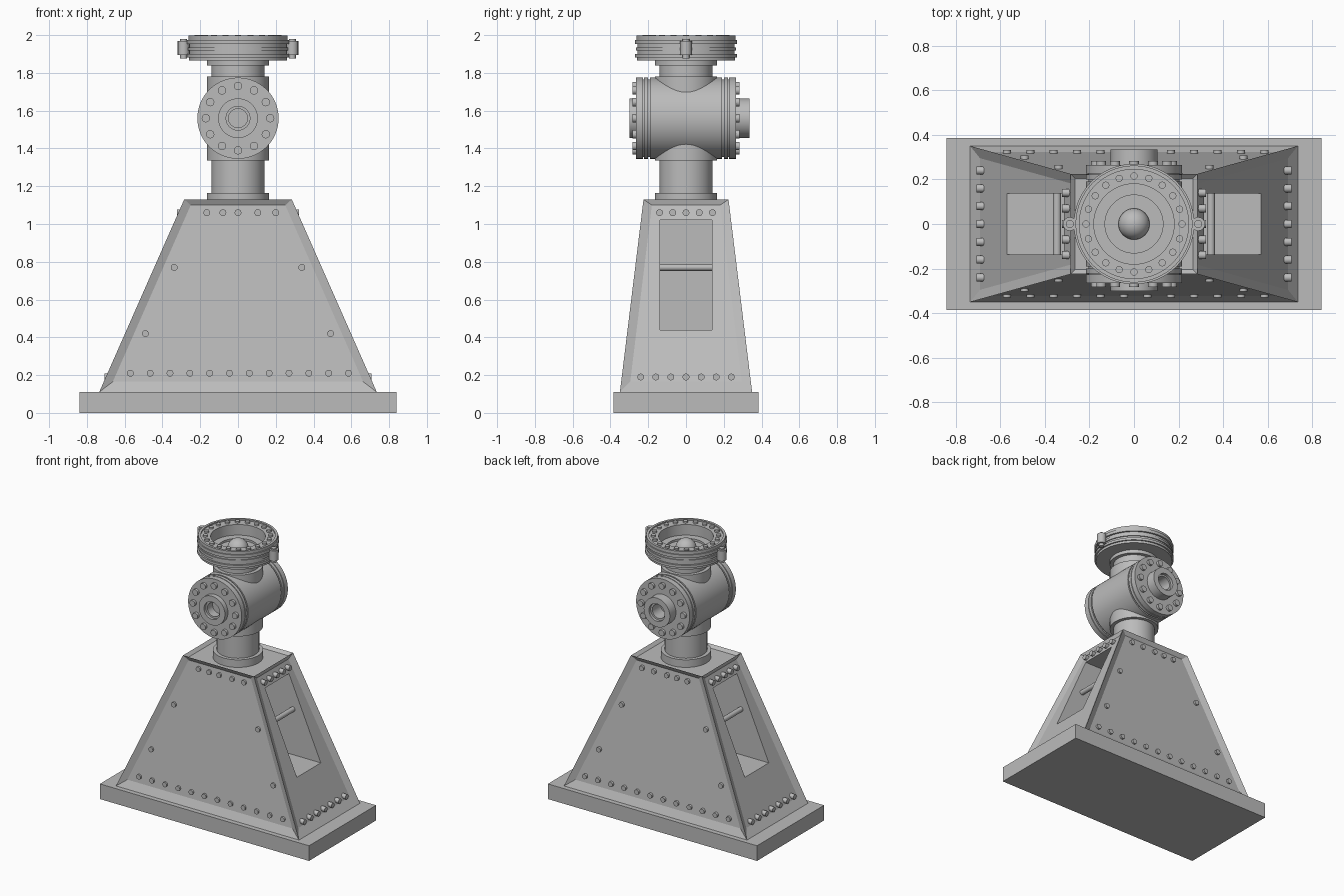
import bpy, bmesh, math
from mathutils import Matrix, Vector

cube = bpy.data.objects.get("Cube")
if cube:
    bpy.data.objects.remove(cube, do_unlink=True)

metal = bpy.data.materials.new("grey metal")
metal.use_nodes = True
GREY = (0.5, 0.5, 0.5, 1)
metal.diffuse_color = GREY
metal.node_tree.nodes["Principled BSDF"].inputs["Base Color"].default_value = GREY


def finish(name, bm, smooth=True):
    bmesh.ops.recalc_face_normals(bm, faces=bm.faces)
    mesh = bpy.data.meshes.new(name)
    bm.to_mesh(mesh)
    bm.free()
    mesh.materials.append(metal)
    ob = bpy.data.objects.new(name, mesh)
    bpy.context.collection.objects.link(ob)
    bpy.ops.object.select_all(action='DESELECT')
    ob.select_set(True)
    bpy.context.view_layer.objects.active = ob
    if smooth:
        bpy.ops.object.shade_smooth_by_angle(angle=math.radians(35))
    return ob


def box(name, lo, hi):
    bm = bmesh.new()
    bmesh.ops.create_cube(bm, size=1)
    lo, hi = Vector(lo), Vector(hi)
    for v in bm.verts:
        v.co = (lo + hi) / 2 + v.co * (hi - lo)
    return finish(name, bm, False)


def lathe(name, profile, matrix=Matrix(), steps=64):
    """Spin an (radius, height) profile around local z."""
    bm = bmesh.new()
    verts = [bm.verts.new((r, 0, h)) for r, h in profile]
    edges = [bm.edges.new(pair) for pair in zip(verts, verts[1:])]
    bmesh.ops.spin(bm, geom=verts + edges, cent=(0, 0, 0), axis=(0, 0, 1),
                   angle=math.tau, steps=steps, use_duplicate=False)
    bmesh.ops.remove_doubles(bm, verts=bm.verts, dist=1e-5)
    bm.transform(matrix)
    return finish(name, bm)


def bolts(name, points, direction, radius, length):
    """Round bolt heads starting at each point and pointing along direction."""
    bm = bmesh.new()
    direction = Vector(direction)
    turn = direction.to_track_quat('Z', 'Y').to_matrix().to_4x4()
    for p in points:
        place = Matrix.Translation(Vector(p) + direction * length / 2) @ turn
        bmesh.ops.create_cone(bm, cap_ends=True, segments=16, radius1=radius,
                              radius2=radius, depth=length, matrix=place)
    return finish(name, bm)


def ring(count, radius):
    for i in range(count):
        a = math.tau * i / count
        yield radius * math.cos(a), radius * math.sin(a)


# Pedestal size at any height
Z0, Z1 = 0.11, 1.13
FRAME, RECESS = 0.048, 0.02


def half_size(z):
    t = (z - Z0) / (Z1 - Z0)
    return 0.735 - 0.45 * t, 0.35 - 0.125 * t


# Base slab
box("base_slab", (-0.84, -0.385, 0), (0.84, 0.385, Z0))

# Tapered pedestal with sunken panels
bm = bmesh.new()
bmesh.ops.create_cube(bm, size=2)
for v in bm.verts:
    z = Z1 if v.co.z > 0 else Z0
    hx, hy = half_size(z)
    v.co = (v.co.x * hx, v.co.y * hy, z)
bm.normal_update()
panels = [f for f in bm.faces if f.normal.z > -0.9]
kinds = [max(range(3), key=lambda i: abs(f.normal[i])) for f in panels]
bmesh.ops.inset_individual(bm, faces=panels, thickness=0.03, depth=0)
for face, kind in zip(panels, kinds):
    mid = face.calc_center_median().z
    for v in face.verts:
        if kind == 2:
            v.co.z -= RECESS
            continue
        z = 1.10 if v.co.z > mid else 0.165
        hx, hy = half_size(z)
        hx -= RECESS if kind == 0 else FRAME
        hy -= RECESS if kind == 1 else FRAME
        v.co = (math.copysign(hx, v.co.x), math.copysign(hy, v.co.y), z)
pedestal = finish("pedestal", bm, False)

# Deep windows in both ends, each with a cross bar
for side, s in (("left", 1), ("right", -1)):
    xs = sorted((s * 0.1, s * 0.9))
    cutter = box("window_cutter", (xs[0], -0.137, 0.44), (xs[1], 0.137, 1.02))
    cutter.hide_render = True
    mod = pedestal.modifiers.new("window", 'BOOLEAN')
    mod.operation, mod.solver, mod.object = 'DIFFERENCE', 'EXACT', cutter
    bpy.context.view_layer.objects.active = pedestal
    bpy.ops.object.modifier_apply(modifier=mod.name)
    bpy.data.objects.remove(cutter, do_unlink=True)
    bolts(side + "_window_bar", [(s * 0.345, -0.145, 0.77)], (0, 1, 0), 0.018, 0.29)

    # End panel bolts
    spots = [(y * 0.07, 1.06) for y in range(-2, 3)]
    spots += [(y * 0.08, 0.19) for y in range(-3, 4)]
    bolts(side + "_panel_bolts",
          [(s * (half_size(z)[0] - 0.03), y, z) for y, z in spots],
          (s, 0, 0), 0.018, 0.037)

# Front and back panel bolts
spots = [(x, 1.06) for x in (-0.165, -0.08, 0, 0.105, 0.2)]
spots += [(s * x, z) for s in (-1, 1) for x, z in ((0.338, 0.77), (0.49, 0.42))]
spots += [(-0.57 + i * 0.105, 0.21) for i in range(12)]
for side, s, rise in (("front", -1, 0.026), ("back", 1, 0.03)):
    bolts(side + "_panel_bolts",
          [(x, s * (half_size(z)[1] - 0.035), z) for x, z in spots],
          (0, s, 0), 0.018, rise)

# Vertical column with collars
lathe("column", [(0, 1.1), (0.165, 1.1), (0.165, 1.165), (0.14, 1.165),
                 (0.14, 1.335), (0.165, 1.335), (0.165, 1.78), (0.14, 1.78),
                 (0.14, 1.84), (0.165, 1.84), (0.165, 1.87), (0, 1.87)])

# Horizontal valve body
AXIS_Z = 1.56
centre = Matrix.Translation((0, 0, AXIS_Z))
lathe("valve_body", [(0, -0.19), (0.215, -0.19), (0.215, 0.19), (0, 0.19)],
      centre @ Matrix.Rotation(-math.pi / 2, 4, 'X'))

# Flanged end caps with hollow hubs
for side, s, tip in (("front", -1, 0.3), ("back", 1, 0.335)):
    out = centre @ Matrix.Rotation(-s * math.pi / 2, 4, 'X')
    lathe(side + "_flange",
          [(0, 0.18), (0.205, 0.18), (0.205, 0.2), (0.215, 0.2), (0.215, 0.222),
           (0.205, 0.222), (0.205, 0.227), (0.215, 0.227), (0.215, 0.265),
           (0.105, 0.265), (0.105, tip), (0.063, tip), (0.063, tip - 0.02),
           (0.05, tip - 0.02), (0.05, 0.22), (0, 0.22)], out)
    bolts(side + "_flange_bolts",
          [(x, s * 0.26, AXIS_Z + z) for x, z in ring(12, 0.17)],
          (0, s, 0), 0.022, 0.023)

# Open round head with stacked rims
lathe("head", [(0, 1.865), (0.26, 1.865), (0.26, 1.882), (0.27, 1.882),
               (0.27, 1.9), (0.258, 1.9), (0.258, 1.918), (0.265, 1.918),
               (0.265, 1.935), (0.258, 1.935), (0.258, 1.952), (0.27, 1.952),
               (0.27, 1.975), (0.262, 1.975), (0.262, 1.997), (0.245, 1.997),
               (0.245, 1.987), (0.18, 1.987), (0.18, 1.91), (0.13, 1.91),
               (0.13, 1.895), (0, 1.895)])
bolts("head_bolts", [(x, y, 1.98) for x, y in ring(20, 0.215)],
      (0, 0, 1), 0.016, 0.02)

# Dome inside the head
arc = [math.pi / 2 * i / 10 for i in range(11)]
lathe("inner_dome", [(0.07, 1.89)] + [(0.07 * math.cos(a), 1.9 + 0.07 * math.sin(a))
                                     for a in arc], steps=32)

# Side clamps on the head
for side, s in (("left", 1), ("right", -1)):
    bolts(side + "_clamp_lug", [(s * 0.288, 0, 1.895)], (0, 0, 1), 0.031, 0.075)
    bolts(side + "_clamp_pin", [(s * 0.288, 0, 1.875)], (0, 0, 1), 0.018, 0.105)
